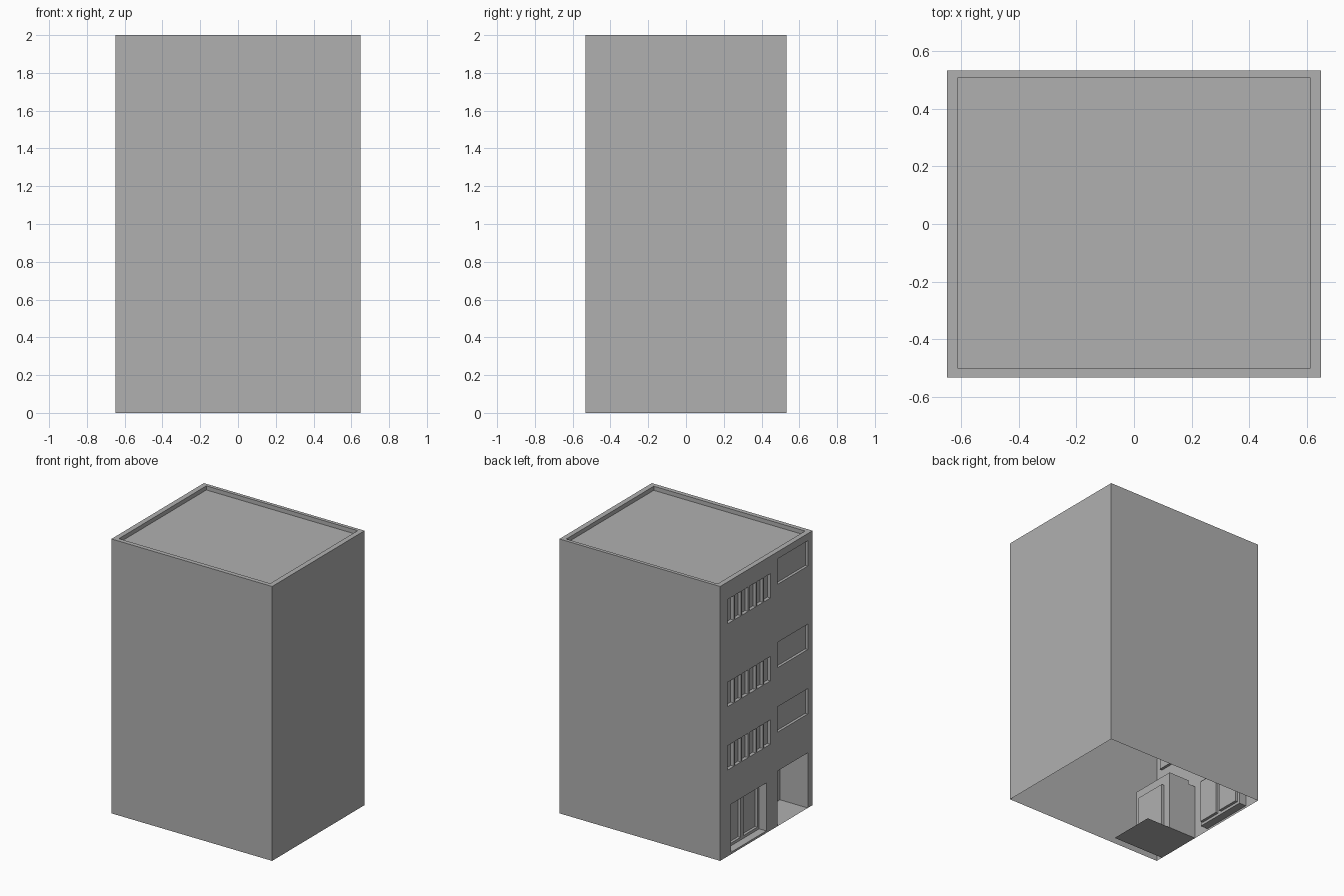
import bpy

if "Cube" in bpy.data.objects:
    bpy.data.objects.remove(bpy.data.objects["Cube"])

X, Y, H = 0.648, 0.5325, 2.0   # half width, half depth, height

# Mid-grey concrete
grey = bpy.data.materials.new("concrete")
grey.diffuse_color = (0.434, 0.434, 0.434, 1)
grey.use_nodes = True
grey.node_tree.nodes["Principled BSDF"].inputs["Base Color"].default_value = grey.diffuse_color


def make(name, quads):
    """Mesh object from a list of four-corner faces, merged at shared corners."""
    verts, faces, index = [], [], {}
    for q in quads:
        face = []
        for p in q:
            key = tuple(round(c, 5) for c in p)
            if key not in index:
                index[key] = len(verts)
                verts.append(key)
            face.append(index[key])
        faces.append(face)
    me = bpy.data.meshes.new(name)
    me.from_pydata(verts, [], faces)
    me.update()
    me.materials.append(grey)
    ob = bpy.data.objects.new(name, me)
    bpy.context.collection.objects.link(ob)
    return ob


def corners(x, r):
    y0, y1, z0, z1 = r
    return [(x, y0, z0), (x, y0, z1), (x, y1, z1), (x, y1, z0)]


def wall(x, r, holes=()):
    """Flat wall facing -x, with rectangular holes (y0, y1, z0, z1)."""
    ys = sorted({r[0], r[1], *[v for h in holes for v in h[:2]]})
    zs = sorted({r[2], r[3], *[v for h in holes for v in h[2:]]})
    out = []
    for y0, y1 in zip(ys, ys[1:]):
        for z0, z1 in zip(zs, zs[1:]):
            ym, zm = (y0 + y1) / 2, (z0 + z1) / 2
            if not any(h[0] < ym < h[1] and h[2] < zm < h[3] for h in holes):
                out.append(corners(x, (y0, y1, z0, z1)))
    return out


def reveal(x0, x1, r):
    """Four sides of an opening running from x0 inward to x1."""
    a, b = corners(x0, r), corners(x1, r)
    return [[a[i], a[(i + 1) % 4], b[(i + 1) % 4], b[i]] for i in range(4)]


def recess(x, depth, r):
    return reveal(x, x + depth, r) + wall(x + depth, r)


# Opening layout on the street facade (left side, -x)
big = [(-0.477, -0.13, z, z + 0.185) for z in (0.685, 1.155, 1.763)]
slats = []
for z in (0.629, 1.091, 1.695):
    for start in (-0.046, 0.209):
        for i in range(3):
            y = start + i * 0.083
            slats.append((y, y + 0.072, z, z + 0.178))
shop = (0.0, 0.407, 0.015, 0.365)
entry = (-0.477, -0.13, 0.0, 0.402)

# Facade, and plain walls of the open-bottomed shell
make("street_facade", wall(-X, (-Y, Y, 0, H), big + slats + [shop, entry]))
make("plain_walls", [
    [(-X, -Y, 0), (X, -Y, 0), (X, -Y, H), (-X, -Y, H)],
    [(X, -Y, 0), (X, Y, 0), (X, Y, H), (X, -Y, H)],
    [(X, Y, 0), (-X, Y, 0), (-X, Y, H), (X, Y, H)],
])

# Parapet and sunken roof
outer = [(-X, -Y), (X, -Y), (X, Y), (-X, Y)]
inner = [(-0.61, -0.5), (0.61, -0.5), (0.61, 0.507), (-0.61, 0.507)]
ROOF = H - 0.03
parapet = []
for i in range(4):
    j = (i + 1) % 4
    parapet.append([(*outer[i], H), (*outer[j], H), (*inner[j], H), (*inner[i], H)])
    parapet.append([(*inner[i], H), (*inner[j], H), (*inner[j], ROOF), (*inner[i], ROOF)])
make("parapet", parapet)
make("roof", [[(*p, ROOF) for p in inner]])

# Upper windows
make("wide_windows", [q for r in big for q in recess(-X, 0.02, r)])
make("narrow_windows", [q for r in slats for q in recess(-X, 0.025, r)])

# Ground floor shop front: recess with two inset panes
panes = [(0.02, 0.182, 0.035, 0.345), (0.215, 0.387, 0.035, 0.345)]
make("shop_front", reveal(-X, -0.59, shop) + wall(-0.59, shop, panes))
make("shop_panes", [q for r in panes for q in recess(-0.59, 0.02, r)])

# Entrance lobby: lintel step, taller inner part, inset door
lobby = (*entry[:3], 0.43)
door = (-0.435, -0.19, 0.0, 0.357)
lintel = [c[::-1] for c in wall(-0.59, (*entry[:2], entry[3], 0.43))]
make("entrance_lobby", reveal(-X, -0.59, entry) + lintel
     + reveal(-0.59, -0.424, lobby) + wall(-0.424, lobby, [door]))
make("entrance_door", recess(-0.424, 0.02, door))
make("lobby_floor", [[(-0.424, -0.477, 0), (-0.23, -0.477, 0),
                      (-0.23, -0.13, 0), (-0.424, -0.13, 0)]])
